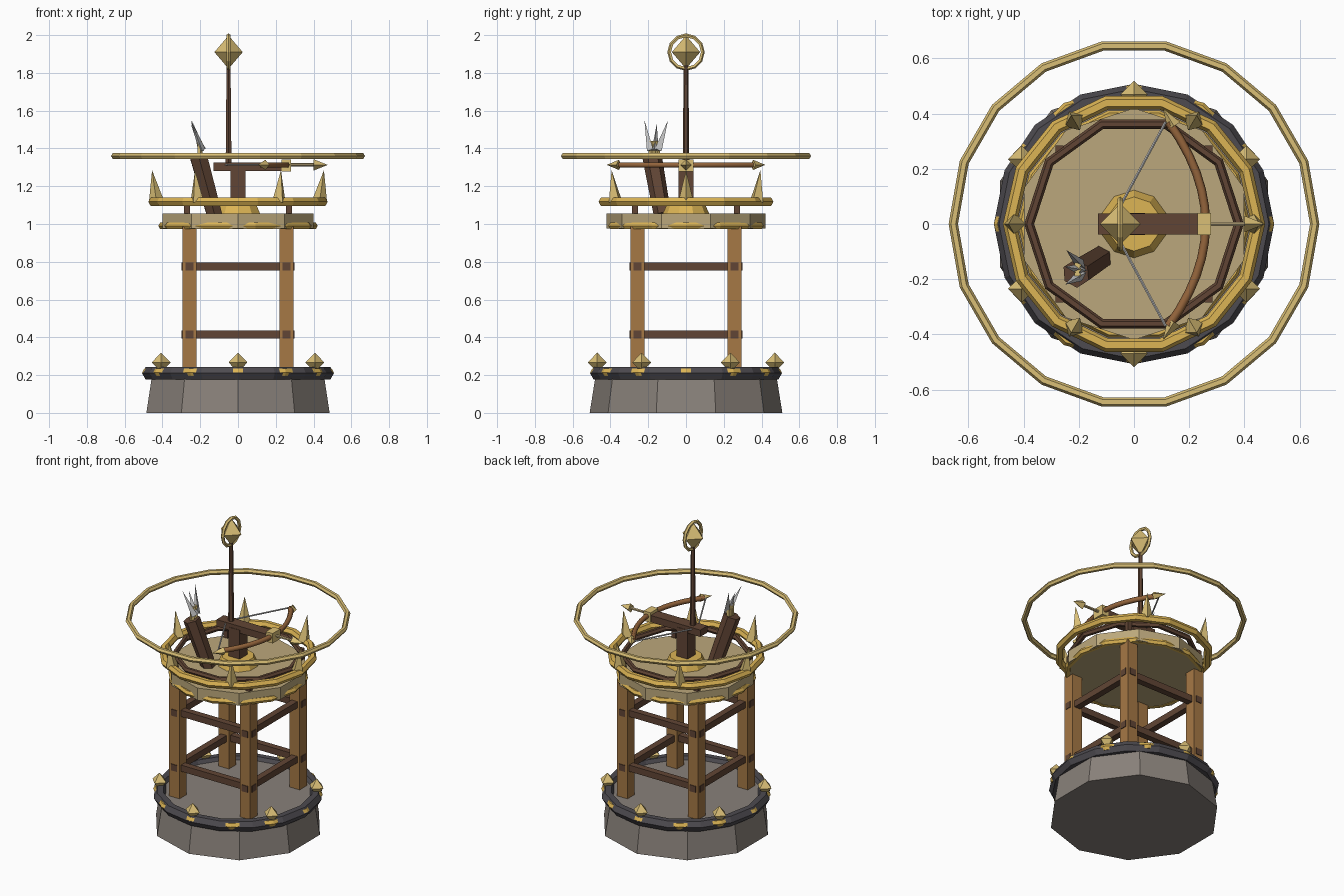
import bpy
from math import pi, cos, sin, radians
from mathutils import Vector

if "Cube" in bpy.data.objects:
    bpy.data.objects.remove(bpy.data.objects["Cube"])


def material(name, rgb):
    m = bpy.data.materials.new(name)
    m.diffuse_color = (*rgb, 1)
    m.use_nodes = True
    m.node_tree.nodes["Principled BSDF"].inputs["Base Color"].default_value = m.diffuse_color
    return m


STONE = material("stone", (0.25, 0.22, 0.195))
IRON = material("iron", (0.075, 0.07, 0.08))
GOLD = material("gold", (0.72, 0.46, 0.09))
PALE = material("pale_gold", (0.70, 0.52, 0.18))
TAN = material("tan", (0.50, 0.39, 0.20))
OAK = material("oak", (0.38, 0.19, 0.06))
DARK = material("dark_wood", (0.12, 0.06, 0.035))
BOW = material("bow_wood", (0.30, 0.13, 0.045))
GREY = material("feather", (0.6, 0.6, 0.58))


def finish(name, mat):
    o = bpy.context.object
    o.name = name
    o.data.materials.append(mat)
    return o


def box(name, mat, loc, size):
    bpy.ops.mesh.primitive_cube_add(size=1, location=loc)
    o = finish(name, mat)
    o.scale = size
    return o


def rod(name, mat, a, b, r1, r2, n):
    a, b = Vector(a), Vector(b)
    d = b - a
    bpy.ops.mesh.primitive_cone_add(vertices=n, radius1=r1, radius2=r2, depth=d.length,
                                    location=(a + b) / 2,
                                    rotation=d.to_track_quat('Z', 'Y').to_euler() if abs(d.x) + abs(d.y) > 1e-6 else (0, 0, 0))
    return finish(name, mat)


def ring(name, mat, loc, R, r, n, m=6, rot=(0, 0, 0)):
    bpy.ops.mesh.primitive_torus_add(major_segments=n, minor_segments=m, major_radius=R,
                                     minor_radius=r, location=loc, rotation=rot)
    return finish(name, mat)


def diamond(name, mat, loc, r, h):
    x, y, z = loc
    rod(name + "_top", mat, loc, (x, y, z + h), r, 0, 4)
    rod(name + "_bottom", mat, (x, y, z - h), loc, 0, r, 4)


# Stone base with iron and gold bands
rod("stone_base", STONE, (0, 0, 0), (0, 0, 0.22), 0.51, 0.475, 10)
ring("iron_band", IRON, (0, 0, 0.21), 0.47, 0.038, 16)
ring("gold_band", GOLD, (0, 0, 0.215), 0.485, 0.022, 12)
for i in range(6):
    a = radians(30 + 60 * i)
    diamond("base_stud", PALE, (0.47 * cos(a), 0.47 * sin(a), 0.267), 0.05, 0.052)

# Timber frame
for sx in (-1, 1):
    for sy in (-1, 1):
        box("leg", OAK, (sx * 0.257, sy * 0.257, 0.60), (0.075, 0.075, 0.78))
        box("rail_post", DARK, (sx * 0.27, sy * 0.27, 1.08), (0.03, 0.03, 0.09))
for z in (0.415, 0.775):
    for s in (-1, 1):
        box("cross_beam", DARK, (0, s * 0.257, z), (0.597, 0.042, 0.042))
        box("side_beam", DARK, (s * 0.257, 0, z), (0.042, 0.597, 0.042))

# Platform and railings
rod("platform", TAN, (0, 0, 0.975), (0, 0, 1.055), 0.42, 0.42, 10)
ring("platform_trim", GOLD, (0, 0, 0.99), 0.402, 0.02, 14)
ring("inner_rail", DARK, (0, 0, 1.12), 0.38, 0.018, 10)
ring("gold_rail", GOLD, (0, 0, 1.118), 0.45, 0.025, 14)
for i in range(6):
    a = radians(60 * i)
    rod("rail_spike", PALE, (0.432 * cos(a), 0.432 * sin(a), 1.12),
        (0.455 * cos(a), 0.455 * sin(a), 1.285), 0.04, 0, 4)

# Floating halo
ring("halo", PALE, (0, 0, 1.36), 0.655, 0.017, 18)

# Crossbow mount
rod("turntable", GOLD, (0, 0, 1.05), (0, 0, 1.11), 0.125, 0.098, 10)
box("mount_post", DARK, (0, 0, 1.2), (0.08, 0.08, 0.2))
box("stock", DARK, (0.065, 0, 1.302), (0.39, 0.075, 0.045))
box("bow_clamp", PALE, (0.255, 0, 1.31), (0.05, 0.08, 0.065))

# Bow arms swept along an arc
curve = bpy.data.curves.new("bow", 'CURVE')
curve.dimensions = '3D'
curve.bevel_depth = 0.016
curve.bevel_resolution = 1
spline = curve.splines.new('POLY')
N = 12
spline.points.add(N)
for i in range(N + 1):
    t = -1 + 2 * i / N
    spline.points[i].co = (0.26 - 0.135 * t * t, 0.37 * t, 1.313, 1)
curve.use_fill_caps = True
bow = bpy.data.objects.new("bow", curve)
bpy.context.collection.objects.link(bow)
curve.materials.append(BOW)
for s in (-1, 1):
    rod("bow_tip", PALE, (0.145, s * 0.355, 1.313), (0.105, s * 0.42, 1.313), 0.027, 0, 4)
    rod("bow_string", GREY, (0.115, s * 0.37, 1.313), (-0.085, 0, 1.313), 0.005, 0.005, 5)
rod("bolt", TAN, (-0.09, 0, 1.313), (0.41, 0, 1.313), 0.009, 0.009, 6)
rod("bolt_head", PALE, (0.40, 0, 1.313), (0.475, 0, 1.313), 0.03, 0, 4)

# Mast with ringed diamond finial
rod("mast", DARK, (-0.05, 0, 1.3), (-0.05, 0, 1.85), 0.018, 0.012, 6)
diamond("finial", PALE, (-0.05, 0, 1.91), 0.075, 0.088)
ring("finial_ring", PALE, (-0.05, 0, 1.91), 0.088, 0.011, 12, 5, (0, pi / 2, 0))

# Quiver with arrows
rod("quiver", DARK, (-0.125, -0.125, 1.05), (-0.21, -0.18, 1.36), 0.046, 0.052, 6)
for base_y, tip in ((-0.185, (-0.25, -0.22, 1.55)), (-0.165, (-0.25, -0.155, 1.53)),
                    (-0.15, (-0.245, -0.095, 1.55))):
    rod("arrow_shaft", PALE, (-0.20, base_y, 1.33), (-0.205, base_y, 1.44), 0.014, 0.014, 5)
    rod("arrow_feather", GREY, (-0.19, base_y, 1.39), tip, 0.022, 0, 3)
